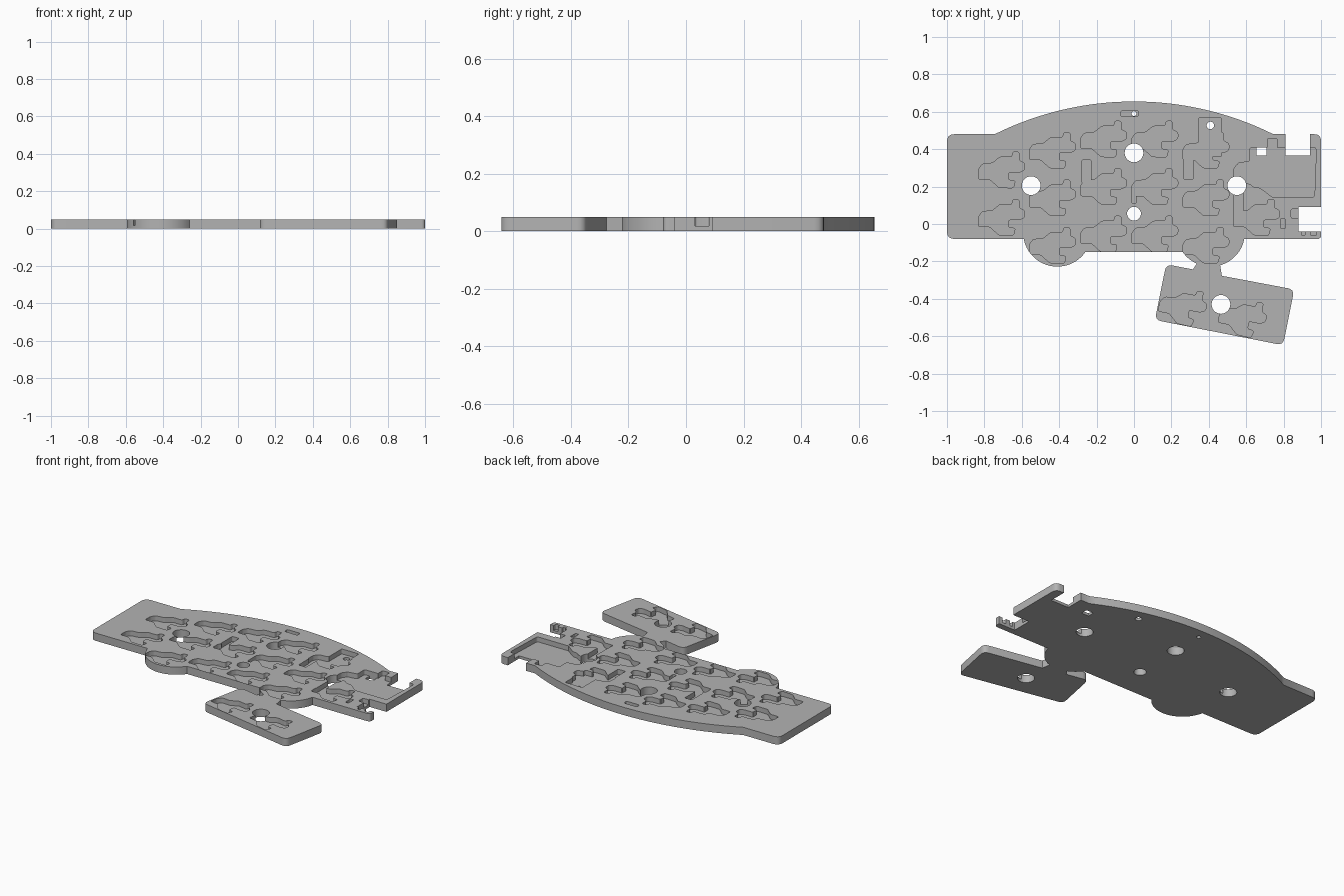
import bpy, bmesh, math
from mathutils import Vector, Matrix

cube = bpy.data.objects.get("Cube")
if cube:
    bpy.data.objects.remove(cube, do_unlink=True)

TOP, FLOOR = 0.05, 0.018

grey = bpy.data.materials.new("plain grey")
grey.use_nodes = True
grey.diffuse_color = (0.45, 0.45, 0.45, 1)
grey.node_tree.nodes["Principled BSDF"].inputs["Base Color"].default_value = (0.45, 0.45, 0.45, 1)


def arc(cx, cy, r, a0, a1, n):
    angles = [math.radians(a0 + (a1 - a0) * i / n) for i in range(n + 1)]
    return [(cx + r * math.cos(a), cy + r * math.sin(a)) for a in angles]


def rounded(points, steps=4):
    """Round each corner given as (x, y, radius)."""
    out = []
    for i, p in enumerate(points):
        if len(p) == 2:
            out.append(p)
            continue
        c = Vector(p[:2])
        a = Vector(points[i - 1][:2]) - c
        b = Vector(points[(i + 1) % len(points)][:2]) - c
        a, b = c + a.normalized() * p[2], c + b.normalized() * p[2]
        for k in range(steps + 1):
            t = k / steps
            q = c.lerp(a, (1 - t) ** 2).lerp(c, 0) + (b - c) * t ** 2
            out.append((q.x, q.y))
    return out


def prism(name, outline, z0, z1):
    bm = bmesh.new()
    face = bm.faces.new([bm.verts.new((x, y, z0)) for x, y in outline])
    top = bmesh.ops.extrude_face_region(bm, geom=[face])["geom"]
    bmesh.ops.translate(bm, vec=(0, 0, z1 - z0), verts=[v for v in top if isinstance(v, bmesh.types.BMVert)])
    bmesh.ops.recalc_face_normals(bm, faces=bm.faces)
    mesh = bpy.data.meshes.new(name)
    bm.to_mesh(mesh)
    bm.free()
    mesh.materials.append(grey)
    return bpy.data.objects.new(name, mesh)


# Outer outline, counter-clockwise from the lower left corner
outline = [(-1, -0.08, 0.04)]
outline += arc(-0.41, -0.045, 0.183, -169, -35, 24)
outline += arc(0.41, -0.045, 0.183, -145, -114, 8)
outline += [(0.315, -0.243), (0.172, -0.215, 0.035), (0.112, -0.513, 0.035),
            (0.797, -0.648, 0.035), (0.857, -0.35, 0.035), (0.47, -0.277)]
outline += arc(0.41, -0.045, 0.183, -74, -11, 14)
outline += [(1, -0.08, 0.02), (1, -0.04), (0.88, -0.04), (0.88, 0.09), (1, 0.09),
            (1, 0.48, 0.035), (0.94, 0.48), (0.94, 0.365), (0.81, 0.365), (0.81, 0.48)]
outline += arc(0, -1.018, 1.673, 63.56, 116.44, 40)
outline += [(-1, 0.48, 0.04)]
plate = prism("base_plate", rounded(outline), 0, TOP)
bpy.context.collection.objects.link(plate)

# Cutters
cutters = bpy.data.collections.new("cutters")
bpy.context.scene.collection.children.link(cutters)


def cut(name, points, through=False):
    ob = prism(name, points, -0.05 if through else FLOOR, 0.1)
    ob.hide_render = True
    cutters.objects.link(ob)


def box(x0, x1, y0, y1, r=0.008):
    return rounded([(x0, y0, r), (x1, y0, r), (x1, y1, r), (x0, y1, r)])


# Round holes through the plate
for x, y, r in [(0, 0.38, 0.05), (-0.55, 0.205, 0.05), (0.55, 0.205, 0.05),
                (0, 0.055, 0.037), (0.465, -0.43, 0.05), (0.408, 0.527, 0.02), (0, 0.59, 0.013)]:
    cut("round_hole", arc(x, y, r, 0, 348.75, 31), True)
cut("square_hole", box(0.655, 0.708, 0.365, 0.41, 0.004), True)

# Socket pocket profile, about its own centre
SOCKET = [(-0.125, -0.05), (-0.065, -0.05), (-0.015, -0.095), (0.062, -0.097), (0.072, -0.06),
          (0.035, -0.055), (0.035, -0.013), (0.095, -0.013), (0.122, 0.0), (0.122, 0.035),
          (0.092, 0.05), (0.092, 0.095), (0.06, 0.095), (0.055, 0.068), (-0.01, 0.068),
          (-0.05, 0.035), (-0.105, 0.03), (-0.125, 0.0)]


def socket(x, y, turn=0):
    rot = Matrix.Rotation(math.radians(turn), 2)
    pts = [rot @ Vector(p) + Vector((x, y)) for p in SOCKET]
    cut("socket_pocket", rounded([(p.x, p.y, 0.01) for p in pts], 3))


# Staggered columns: x, top row y, number of rows
for x, y, rows in [(-0.707, 0.29, 2), (-0.435, 0.395, 3), (-0.162, 0.455, 3),
                   (0.112, 0.455, 3), (0.385, 0.395, 3), (0.657, 0.29, 2)]:
    for row in range(rows):
        socket(x, y - row * 0.254)
socket(0.262, -0.44, -11)
socket(0.582, -0.5, -11)

# Controller bay, opening into the top notch
cut("controller_bay", rounded([(0.74, 0.143), (0.965, 0.143, 0.015), (0.975, 0.41, 0.02),
                               (0.62, 0.41, 0.015), (0.62, 0.335, 0.01), (0.555, 0.325, 0.01),
                               (0.545, 0.24, 0.02), (0.68, 0.19, 0.02)]))

# Wire channels, button bay and connector slots
for x0, x1, y0, y1 in [(0.345, 0.468, 0.36, 0.568), (-0.28, -0.23, 0.22, 0.342),
                       (0.265, 0.318, 0.24, 0.368), (-0.012, 0.012, 0.112, 0.17),
                       (-0.07, 0.022, 0.575, 0.605), (0.715, 0.765, 0.4, 0.458),
                       (0.785, 0.808, -0.025, 0.03), (0.84, 0.9, 0.032, 0.08),
                       (0.535, 0.585, 0.03, 0.17),
                       (0.895, 0.915, -0.062, -0.03), (0.945, 0.975, -0.062, -0.03)]:
    cut("slot_pocket", box(x0, x1, y0, y1))

# Apply the cuts and drop the cutters
mod = plate.modifiers.new("cuts", "BOOLEAN")
mod.operation = "DIFFERENCE"
mod.operand_type = "COLLECTION"
mod.collection = cutters
mod.solver = "EXACT"
graph = bpy.context.evaluated_depsgraph_get()
mesh = bpy.data.meshes.new_from_object(plate.evaluated_get(graph))
plate.modifiers.clear()
plate.data = mesh
for ob in list(cutters.objects):
    bpy.data.objects.remove(ob, do_unlink=True)
bpy.data.collections.remove(cutters)

# Smooth curved walls while keeping the rims crisp
bpy.ops.object.select_all(action="DESELECT")
plate.select_set(True)
bpy.context.view_layer.objects.active = plate
bpy.ops.object.shade_smooth_by_angle(angle=math.radians(30))
